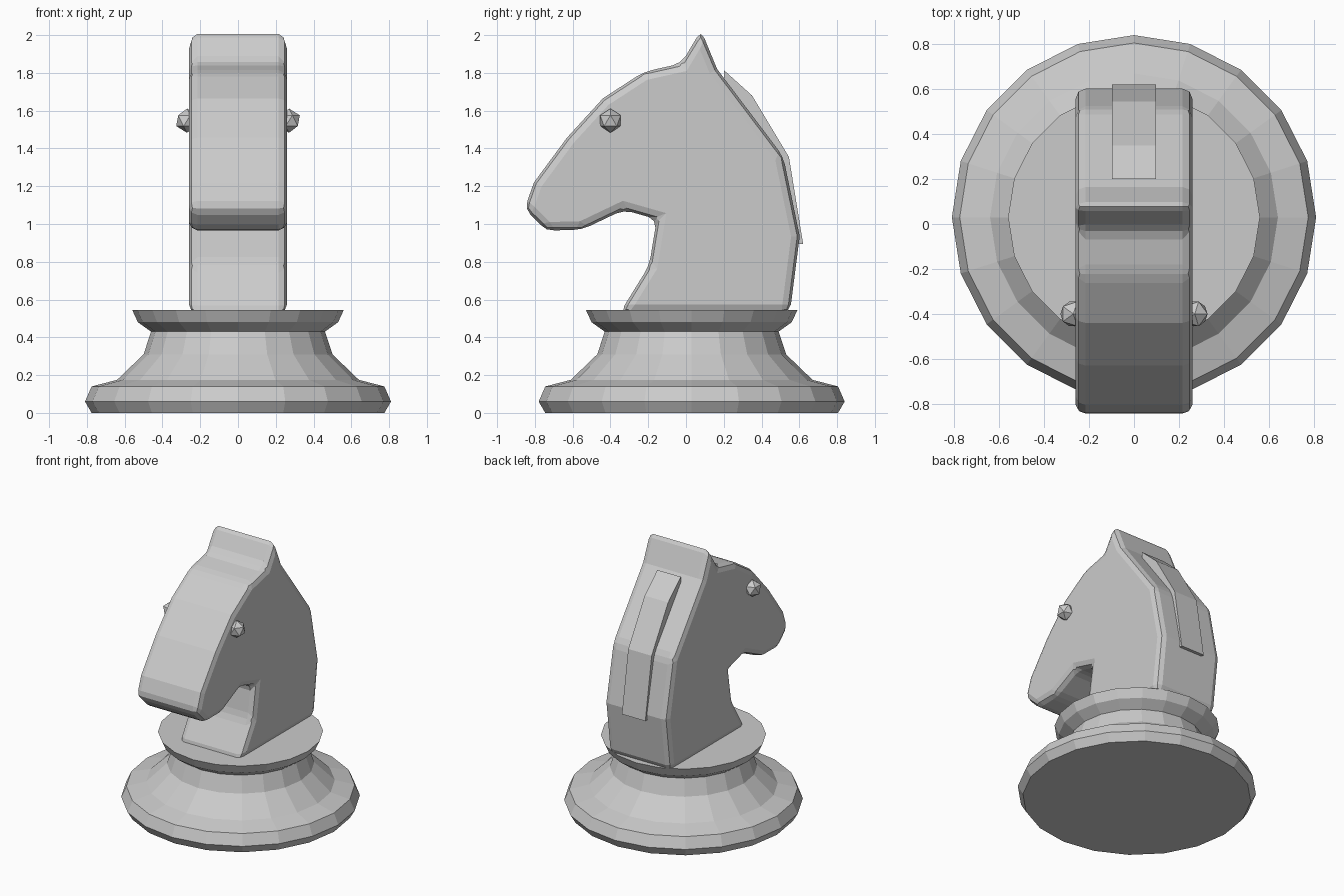
import bpy, bmesh
from math import sin, cos, pi

if "Cube" in bpy.data.objects:
    bpy.data.objects.remove(bpy.data.objects["Cube"])

CY = 0.03  # base axis position in y


def make_object(name, bm):
    bmesh.ops.recalc_face_normals(bm, faces=bm.faces[:])
    mesh = bpy.data.meshes.new(name)
    bm.to_mesh(mesh)
    bm.free()
    obj = bpy.data.objects.new(name, mesh)
    bpy.context.collection.objects.link(obj)
    return obj


def lathe(name, profile, sides):
    bm = bmesh.new()
    rings = [[bm.verts.new((r * cos(2 * pi * i / sides), CY + r * sin(2 * pi * i / sides), z))
              for i in range(sides)] for r, z in profile]
    for a, b in zip(rings, rings[1:]):
        for i in range(sides):
            j = (i + 1) % sides
            bm.faces.new((a[i], a[j], b[j], b[i]))
    bm.faces.new(rings[0][::-1])
    bm.faces.new(rings[-1])
    return make_object(name, bm)


def slab(name, outline, half_width):
    # side outline in (y, z), extruded across x
    bm = bmesh.new()
    face = bm.faces.new([bm.verts.new((-half_width, y, z)) for y, z in outline])
    new = bmesh.ops.extrude_face_region(bm, geom=[face])["geom"]
    bmesh.ops.translate(bm, vec=(2 * half_width, 0, 0),
                        verts=[g for g in new if isinstance(g, bmesh.types.BMVert)])
    if face.is_valid and len(bm.faces) == len(outline) + 1:
        bm.faces.new(face.verts[:])
    return make_object(name, bm)


# Turned base
lathe("base", [(0.775, 0), (0.81, 0.06), (0.775, 0.14), (0.64, 0.175), (0.50, 0.31),
               (0.46, 0.43), (0.53, 0.48), (0.56, 0.545)], 20)

# Horse head and neck with rounded rims
head = slab("head", [(-0.35, 0.53), (-0.195, 0.78), (-0.155, 1.025), (-0.33, 1.075),
                     (-0.55, 0.97), (-0.74, 0.965), (-0.855, 1.08), (-0.805, 1.22),
                     (-0.63, 1.457), (-0.44, 1.665), (-0.225, 1.805), (-0.025, 1.85),
                     (0.08, 2.026), (0.165, 1.82), (0.515, 1.357), (0.602, 0.935),
                     (0.55, 0.53)], 0.26)
bevel = head.modifiers.new("rounded_rim", "BEVEL")
bevel.width = 0.045
bevel.segments = 2
bevel.limit_method = "ANGLE"
bevel.angle_limit = 0.35

# Raised mane strip down the back of the neck
slab("mane", [(0.20, 1.815), (0.35, 1.68), (0.545, 1.355), (0.62, 0.895),
              (0.56, 0.895), (0.48, 1.34), (0.31, 1.57), (0.20, 1.72)], 0.097)

# Eyes
for side, x in (("left", -0.27), ("right", 0.27)):
    bm = bmesh.new()
    bmesh.ops.create_icosphere(bm, subdivisions=1, radius=0.064)
    make_object("eye_" + side, bm).location = (x, -0.40, 1.547)
